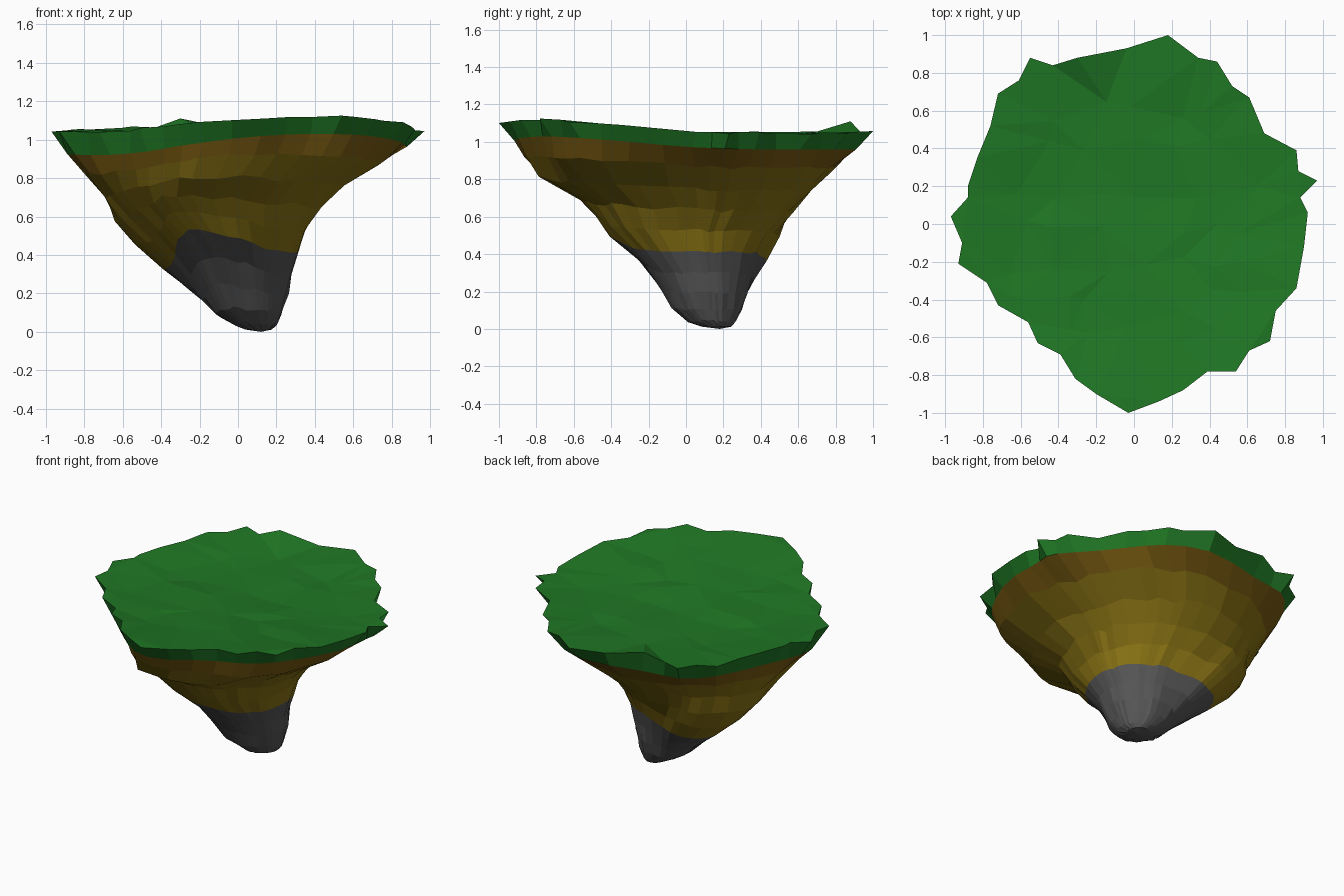
import bpy, math, random
from mathutils import Vector
from mathutils.geometry import delaunay_2d_cdt

if "Cube" in bpy.data.objects:
    bpy.data.objects.remove(bpy.data.objects["Cube"])

random.seed(4)

# Jagged grass outline seen from above
OUTLINE = [(.18, 1), (.34, .88), (.44, .86), (.52, .73), (.61, .67), (.69, .48), (.86, .39),
           (.87, .28), (.97, .23), (.88, .14), (.92, .06), (.90, -.12), (.86, -.34), (.75, -.46),
           (.72, -.62), (.61, -.67), (.54, -.78), (.39, -.78), (.26, -.88), (.13, -.94), (-.03, -1),
           (-.20, -.90), (-.31, -.82), (-.39, -.69), (-.51, -.63), (-.56, -.52), (-.72, -.43),
           (-.78, -.31), (-.93, -.21), (-.91, -.10), (-.97, .04), (-.88, .14), (-.88, .20),
           (-.83, .35), (-.76, .52), (-.72, .69), (-.61, .76), (-.55, .88), (-.43, .84),
           (-.30, .88), (-.04, .93)][::-1]
N = len(OUTLINE)
ANG = [math.atan2(y, x) for x, y in OUTLINE]

# Underside extents: z, x min, x max, y min, y max
PROFILE = [(0, .07, .16, .13, .23), (.03, -.01, .20, .02, .26), (.1, -.13, .23, -.07, .30),
           (.2, -.20, .26, -.13, .33), (.3, -.25, .28, -.19, .35), (.4, -.32, .31, -.28, .38),
           (.5, -.43, .34, -.41, .44), (.6, -.57, .40, -.48, .53), (.7, -.70, .47, -.57, .64),
           (.8, -.78, .60, -.77, .74), (.97, -.90, .90, -.91, .93), (1.1, -.97, .97, -1, 1)]


def extents(z):
    for a, b in zip(PROFILE, PROFILE[1:]):
        if z <= b[0]:
            f = max(0, (z - a[0]) / (b[0] - a[0]))
            return [p + (q - p) * f for p, q in zip(a[1:], b[1:])]
    return PROFILE[-1][1:]


def lobe(t, deg, power=1):
    return max(0, math.cos(t - math.radians(deg))) ** power


def side_point(t, z, jitter):
    x0, x1, y0, y1 = extents(z)
    lump = max(0, min(1, (z - .12) / .22, 1 - (z - .45) / .25))
    k = 1 + .62 * lump * lobe(t, 148, 4)                            # overhanging back-left lump
    k -= .07 * lobe(t, 222, 8) * max(0, min(1, (z - .45) / .2))     # flatter front-left flank
    k += random.uniform(-jitter, jitter)
    return Vector(((x0 + x1) / 2 + (x1 - x0) / 2 * math.cos(t) * k,
                   (y0 + y1) / 2 + (y1 - y0) / 2 * math.sin(t) * k, z))


def between(low, high, f, jitter, cap=False):
    ring = []
    for t, a, b in zip(ANG, low, high):
        z = a.z + (b.z - a.z) * f + random.uniform(-.01, .01)
        p = side_point(t, max(z, .004), jitter)
        if cap:    # keep the body tucked under the grass edge
            s = min(1, b.xy.length * (.7 + .3 * f) / p.xy.length)
            p.x, p.y = p.x * s, p.y * s
        ring.append(p)
    return ring


def add_mesh(name, verts, faces, mats, idx=None):
    me = bpy.data.meshes.new(name)
    me.from_pydata([tuple(v) for v in verts], [], faces)
    for m in mats:
        me.materials.append(m)
    if idx:
        me.polygons.foreach_set("material_index", idx)
    bpy.context.collection.objects.link(bpy.data.objects.new(name, me))


def skin(name, rings, mats, row_mats=None, tip=None):
    """Skin a stack of rings (bottom to top) with an optional lower tip."""
    verts = [p for r in rings for p in r]
    faces, idx = [], []
    for r in range(len(rings) - 1):
        for i in range(N):
            j = (i + 1) % N
            faces.append((r * N + i, r * N + j, (r + 1) * N + j, (r + 1) * N + i))
            idx.append(row_mats[r] if row_mats else 0)
    if tip:
        verts.append(tip)
        for i in range(N):
            faces.append(((i + 1) % N, i, len(verts) - 1))
            idx.append(0)
    add_mesh(name, verts, faces, mats, idx)


def material(name, rgb):
    m = bpy.data.materials.new(name)
    m.diffuse_color = (*rgb, 1)
    m.use_nodes = True
    m.node_tree.nodes["Principled BSDF"].inputs["Base Color"].default_value = m.diffuse_color
    return m


grass = material("grass", (.014, .185, .018))
soil = material("topsoil", (.20, .11, .006))
dirt = material("dirt", (.25, .17, .007))
stone = material("stone", (.09, .09, .09))


def top_z(x, y):
    t, r = math.atan2(y, x), math.hypot(x, y)
    return 1.045 + r * (.08 * lobe(t, -62, 2) + .025 * lobe(t, 115, 6))


# Grass rim: jagged upper line and smoother lower edge
rim = [Vector((x, y, 1.11 if (x, y) == (-.30, .88) else top_z(x, y) + random.uniform(-.007, .007)))
       for x, y in OUTLINE]
edge = []
for i in range(N):
    m = (rim[i - 1] + rim[i] * 2 + rim[(i + 1) % N]) / 4 * .955
    t = ANG[i]
    edge.append(Vector((m.x, m.y, .96 + .07 * lobe(t, -62, 2) - .04 * lobe(t, 205, 2))))
skin("grass_rim", [edge, rim], [grass])

# Grass surface: scattered points triangulated inside the rim, lower towards the back left
pts = list(rim)
for i in range(-4, 5):
    for j in range(-4, 5):
        x, y = (i + random.uniform(-.35, .35)) * .2, (j + random.uniform(-.35, .35)) * .2
        if math.hypot(x, y) < .76:
            dip = .025 * lobe(math.atan2(y, x), 140, 3) * math.hypot(x, y)
            pts.append(Vector((x, y, top_z(x, y) - .012 - dip + random.uniform(-.008, .008))))
co, _, tris, orig, _, _ = delaunay_2d_cdt([p.xy for p in pts], [], [list(range(N))], 1, 1e-5)
verts = [(c.x, c.y, pts[o[0]].z if o else top_z(c.x, c.y)) for c, o in zip(co, orig)]
add_mesh("grass_top", verts, tris, [grass])

# Wavy line where dirt meets stone, high at the front and low under the lump
seam = [side_point(t, .41 + .12 * lobe(t, 245, 3) - .09 * lobe(t, 160, 2)
                   + random.uniform(-.008, .008), .015) for t in ANG]

# Dirt body
rows = [between(seam, edge, f, .02, True) for f in (.2, .4, .6, .82)]
skin("dirt_body", [seam] + rows + [edge], [dirt, soil], [0, 0, 0, 0, 1])

# Stone tip
foot = [side_point(t, .012, 0) for t in ANG]
rows = [between(foot, seam, f, .03) for f in (.07, .22, .45, .72)]
skin("stone_tip", [foot] + rows + [seam], [stone], tip=Vector((.12, .18, 0)))
